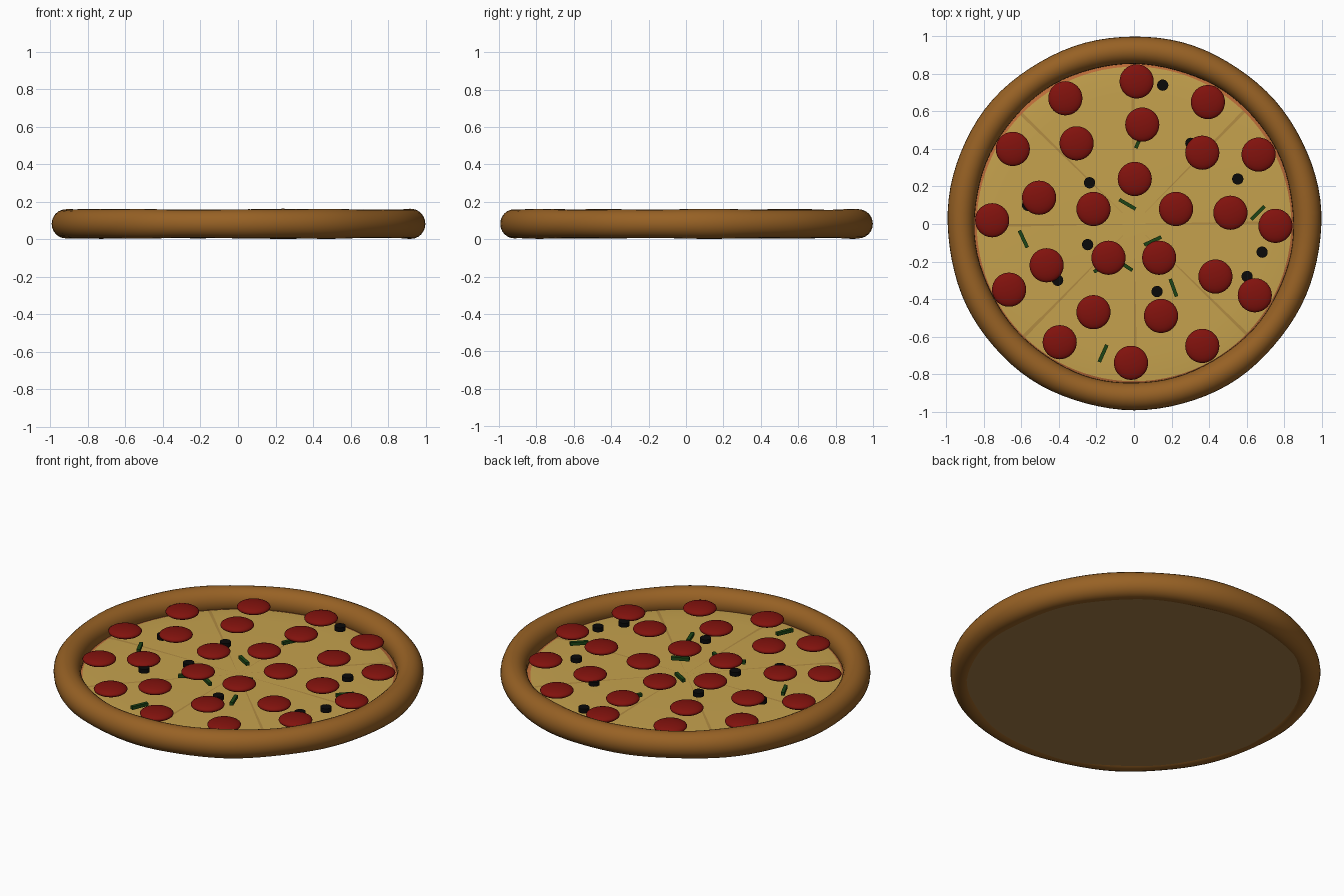
import bpy, bmesh
from math import sin, cos, pi, radians
from mathutils import Matrix

if "Cube" in bpy.data.objects:
    bpy.data.objects.remove(bpy.data.objects["Cube"])


def material(name, rgb):
    m = bpy.data.materials.new(name)
    m.diffuse_color = (*rgb, 1)
    m.use_nodes = True
    m.node_tree.nodes["Principled BSDF"].inputs["Base Color"].default_value = m.diffuse_color
    return m


CRUST = material("baked_crust", (0.31, 0.12, 0.018))
BASE = material("base_dough", (0.36, 0.20, 0.06))
SAUCE = material("sauce_red", (0.50, 0.15, 0.04))
CHEESE = material("cheese_yellow", (0.56, 0.36, 0.075))
TOAST = material("toasted_cheese", (0.44, 0.26, 0.055))
MEAT = material("pepperoni_red", (0.22, 0.006, 0.004))
OLIVE = material("olive_black", (0.003, 0.003, 0.003))
GREEN = material("pepper_green", (0.012, 0.06, 0.008))


def finish(bm, name, mat, angle=40):
    bmesh.ops.recalc_face_normals(bm, faces=bm.faces)
    me = bpy.data.meshes.new(name)
    bm.to_mesh(me)
    bm.free()
    ob = bpy.data.objects.new(name, me)
    bpy.context.collection.objects.link(ob)
    me.materials.append(mat)
    bpy.ops.object.select_all(action="DESELECT")
    ob.select_set(True)
    bpy.context.view_layer.objects.active = ob
    bpy.ops.object.shade_smooth_by_angle(angle=radians(angle))
    return ob


def revolve(name, profile, mat, closed=False, n=96, mark=None):
    """Spin a profile; profile(a) returns (radius, z) points at angle a."""
    bm = bmesh.new()
    rings = []
    for i in range(n):
        a = 2 * pi * i / n
        rings.append([bm.verts.new((r * cos(a), r * sin(a), z)) for r, z in profile(a)])
    m = len(rings[0])
    for i in range(n):
        p, q = rings[i], rings[(i + 1) % n]
        for j in range(m if closed else m - 1):
            k = (j + 1) % m
            f = bm.faces.new((p[j], q[j], q[k], p[k]))
            f.material_index = int(bool(mark) and i % mark == 0)
    bmesh.ops.remove_doubles(bm, verts=bm.verts, dist=1e-5)
    return finish(bm, name, mat)


# Hand-rolled crust ring: a torus with gentle unevenness
def crust_profile(a):
    tube = 0.074 + 0.002 * sin(5 * a + 1) + 0.0015 * sin(11 * a)
    centre = 0.923 + 0.002 * sin(3 * a + 0.6) + 0.005 * sin(a)
    return [(centre + (tube - 0.001) * cos(2 * pi * j / 24),
             0.082 + (tube + 0.003) * sin(2 * pi * j / 24)) for j in range(24)]


revolve("crust", crust_profile, CRUST, closed=True)

# Flat base underneath
revolve("base", lambda a: [(0, 0.010), (0.922, 0.010), (0.922, 0.04), (0, 0.04)], BASE)

# Cheese layer with faint slice lines, and the sauce showing at its rim
cheese = revolve("cheese", lambda a: [(0, 0.070), (0.4, 0.070), (0.7, 0.068), (0.79, 0.066),
                                      (0.838, 0.062)], CHEESE, n=288, mark=36)
cheese.data.materials.append(TOAST)
revolve("sauce", lambda a: [(0.838, 0.062), (0.875, 0.050)], SAUCE)

# Pepperoni slices: flattened spheres
PEPPERONI = [
    (0, .24), (-.22, .08), (.22, .08), (-.14, -.18), (.13, -.18),
    (.04, .53), (-.31, .43), (.36, .38), (-.51, .14), (.51, .06),
    (-.47, -.22), (.43, -.28), (-.22, -.47), (.14, -.49),
    (.01, .76), (-.37, .67), (.39, .65), (-.65, .40), (.66, .37), (-.76, .02),
    (.75, -.01), (-.67, -.35), (.64, -.38), (-.40, -.63), (.36, -.65), (-.02, -.74)]
bm = bmesh.new()
for x, y in PEPPERONI:
    bmesh.ops.create_uvsphere(bm, u_segments=32, v_segments=12, radius=1,
                              matrix=Matrix.Translation((x + 0.004, y, 0.115))
                              @ Matrix.Diagonal((0.091, 0.091, 0.026, 1)))
finish(bm, "pepperoni", MEAT, 60)

# Olive pieces: short cylinders
OLIVES = [(.15, .74), (.55, .24), (-.24, .22), (-.25, -.11), (-.41, -.30),
          (.12, -.36), (.60, -.28), (.68, -.15), (.30, .43), (-.57, .10)]
bm = bmesh.new()
for x, y in OLIVES:
    bmesh.ops.create_cone(bm, cap_ends=True, segments=24, radius1=0.03, radius2=0.03,
                          depth=0.025, matrix=Matrix.Translation((x + 0.003, y, 0.103)))
finish(bm, "olives", OLIVE)

# Green pepper strips: x, y, heading
STRIPS = [(-.035, .105, -30), (.66, .06, 45), (.10, -.09, 25), (-.59, -.08, -65),
          (.21, -.34, -70), (-.165, -.69, 66), (-.05, -.22, -33), (.03, .45, 65), (-.17, -.23, 30)]
bm = bmesh.new()
for x, y, deg in STRIPS:
    bmesh.ops.create_cube(bm, size=1, matrix=Matrix.Translation((x, y, 0.100))
                          @ Matrix.Rotation(radians(deg), 4, "Z")
                          @ Matrix.Diagonal((0.10, 0.019, 0.019, 1)))
finish(bm, "pepper_strips", GREEN)
